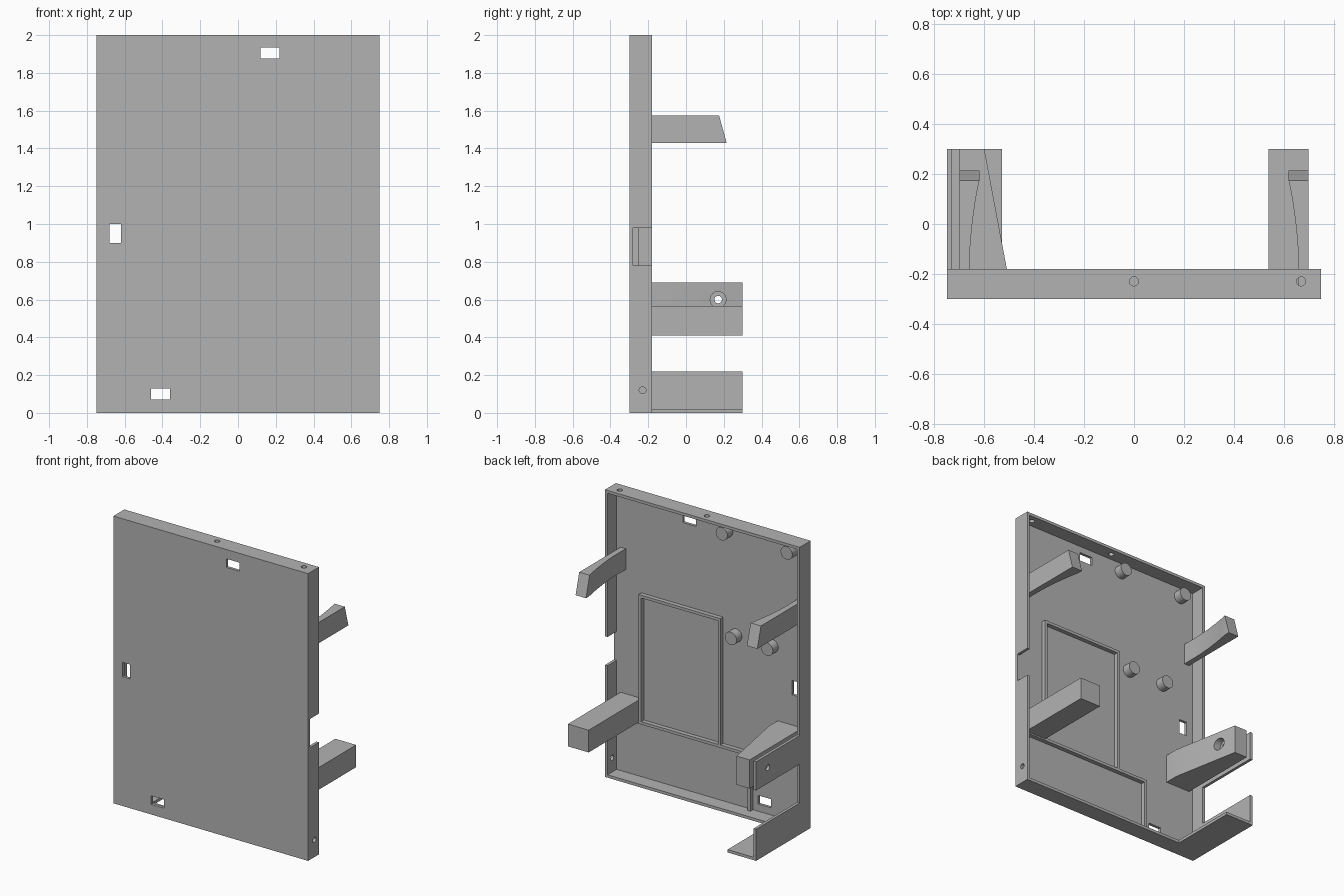
import bpy, bmesh
from mathutils import Vector

cube = bpy.data.objects.get("Cube")
if cube:
    bpy.data.objects.remove(cube, do_unlink=True)

grey = bpy.data.materials.new("plain grey")
grey.use_nodes = True
grey.diffuse_color = (0.45, 0.45, 0.45, 1)
grey.node_tree.nodes["Principled BSDF"].inputs["Base Color"].default_value = grey.diffuse_color

FRONT, FLOOR, BACK, END = -0.30, -0.28, -0.18, 0.30
WALL = 0.02


def finish(name, bm):
    bmesh.ops.recalc_face_normals(bm, faces=bm.faces)
    mesh = bpy.data.meshes.new(name)
    bm.to_mesh(mesh)
    bm.free()
    mesh.materials.append(grey)
    obj = bpy.data.objects.new(name, mesh)
    bpy.context.collection.objects.link(obj)
    return obj


def box(name, x, y, z):
    bm = bmesh.new()
    bmesh.ops.create_cube(bm, size=1)
    for v in bm.verts:
        v.co = [lo + (c + 0.5) * (hi - lo) for c, (lo, hi) in zip(v.co, (x, y, z))]
    return finish(name, bm)


def prism(name, outline, z0, z1):
    """Extrude an outline of (x, y) points upwards."""
    bm = bmesh.new()
    face = bm.faces.new([bm.verts.new((x, y, z0)) for x, y in outline])
    top = bmesh.ops.extrude_face_region(bm, geom=[face])["geom"]
    for v in top:
        if isinstance(v, bmesh.types.BMVert):
            v.co.z = z1
    return finish(name, bm)


def rod(name, start, stop, radius):
    """Round bar between two points."""
    a, b = Vector(start), Vector(stop)
    bm = bmesh.new()
    bmesh.ops.create_cone(bm, cap_ends=True, segments=32, radius1=radius,
                          radius2=radius, depth=(b - a).length)
    turn = (b - a).to_track_quat("Z", "Y").to_matrix()
    for v in bm.verts:
        v.co = turn @ v.co + (a + b) / 2
    return finish(name, bm)


def cut(obj, cutters):
    """Subtract each cutter, then discard it."""
    bpy.context.view_layer.objects.active = obj
    for cutter in cutters:
        cutter.hide_render = True
        mod = obj.modifiers.new("cut", "BOOLEAN")
        mod.operation, mod.solver, mod.object = "DIFFERENCE", "EXACT", cutter
        bpy.ops.object.modifier_apply(modifier=mod.name)
        bpy.data.objects.remove(cutter, do_unlink=True)


# Open-backed panel with rim, latch slots, side notch and screw holes
panel = box("panel_tray", (-0.75, 0.75), (FRONT, BACK), (0, 2))
cutters = [box("cavity", (-0.75 + WALL, 0.75 - WALL), (FLOOR, 0), (WALL, 2 - WALL)),
           box("notch", (0.70, 0.80), (FLOOR, 0), (0.78, 0.98))]
for x, z, w, h in ((0.17, 1.905, 0.10, 0.06), (-0.65, 0.95, 0.06, 0.10), (-0.41, 0.10, 0.10, 0.06)):
    cutters.append(box("slot", (x - w / 2, x + w / 2), (-0.4, -0.2), (z - h / 2, z + h / 2)))
for x in (0, 0.67):
    cutters.append(rod("top_hole", (x, -0.23, 1.9), (x, -0.23, 2.1), 0.018))
for x, z in ((0.75, 1.05), (0.75, 0.12), (-0.75, 1.05)):
    cutters.append(rod("side_hole", (x - 0.05, -0.23, z), (x + 0.05, -0.23, z), 0.018))
cut(panel, cutters)

# Raised ribs framing the inner compartments
RIB = (FLOOR - 0.005, -0.25)
box("rib_horizontal", (-0.32, 0.735), RIB, (0.40, 0.42))
box("rib_lower_vertical", (-0.32, -0.30), RIB, (0.015, 0.41))
box("rib_frame_left", (0.52, 0.54), RIB, (0.41, 1.30))
box("rib_frame_right", (-0.09, -0.07), RIB, (0.41, 1.30))
box("rib_frame_top", (-0.09, 0.54), RIB, (1.28, 1.30))

# Hollow screw bosses
for x, z in ((-0.12, 1.91), (-0.62, 1.91), (-0.19, 1.20), (-0.47, 1.20)):
    boss = rod("screw_boss", (x, FLOOR - 0.005, z), (x, -0.22, z), 0.045)
    cut(boss, [rod("bore", (x, FLOOR + 0.005, z), (x, 0, z), 0.025)])

# Upper arms: curved inner side, sloped and drilled tip
for side, label in ((1, "left"), (-1, "right")):
    outline = [(0.70, FLOOR - 0.005), (0.66, FLOOR - 0.005), (0.66, BACK)]
    steps = 8
    for i in range(1, steps + 1):
        t = i / steps
        outline.append((0.66 - 0.04 * t ** 1.8, BACK + 0.36 * t))
    outline += [(0.62, 0.215), (0.70, 0.215)]
    arm = prism("upper_arm_" + label, [(side * x, y) for x, y in outline], 1.43, 1.575)
    for v in arm.data.vertices:
        if v.co.z > 1.5 and v.co.y > 0.17:
            v.co.y = 0.175
    tip = Vector((side * 0.66, 0.195, 1.50))
    axis = Vector((0, 0.145, 0.04)).normalized()
    cut(arm, [rod("bore", tip - axis * 0.1, tip + axis * 0.1, 0.023)])

# Lower left arm: straight drilled bar
arm = box("lower_arm_left", (0.54, 0.70), (FLOOR - 0.005, END), (0.41, 0.565))
cut(arm, [rod("bore", (0.62, 0.18, 0.488), (0.62, 0.4, 0.488), 0.023)])

# Lower right arm: tapered bar with counterbored cross hole
arm = prism("lower_arm_right", [(-0.70, FLOOR - 0.005), (-0.53, FLOOR - 0.005), (-0.51, BACK),
                                (-0.60, END), (-0.70, END)], 0.49, 0.69)
for v in arm.data.vertices:
    if v.co.x > -0.55:
        v.co.x = -0.51
cut(arm, [rod("bore", (-0.65, 0.23, 0.585), (-0.65, 0.4, 0.585), 0.023),
          rod("counterbore", (-0.62, 0.17, 0.60), (-0.45, 0.17, 0.60), 0.042),
          rod("cross_hole", (-0.8, 0.17, 0.60), (-0.5, 0.17, 0.60), 0.02)])

# Thin guard plate beside the lower right arm
guard = box("guard_plate", (-0.75, -0.73), (BACK - 0.01, END), (0.49, 0.69))
cut(guard, [rod("cross_hole", (-0.8, 0.17, 0.60), (-0.7, 0.17, 0.60), 0.02)])

# Angled corner bracket at the bottom
prism_y = box("corner_bracket", (-0.75, -0.53), (BACK - 0.01, END), (0, 0.22))
cut(prism_y, [box("bracket_void", (-0.73, 0), (-0.5, 0.5), (WALL, 0.5))])

# Smooth the round surfaces, keep edges crisp
for obj in bpy.context.scene.objects:
    obj.select_set(obj.type == "MESH")
    if obj.type == "MESH":
        bpy.context.view_layer.objects.active = obj
bpy.ops.object.shade_smooth_by_angle(angle=0.5)
